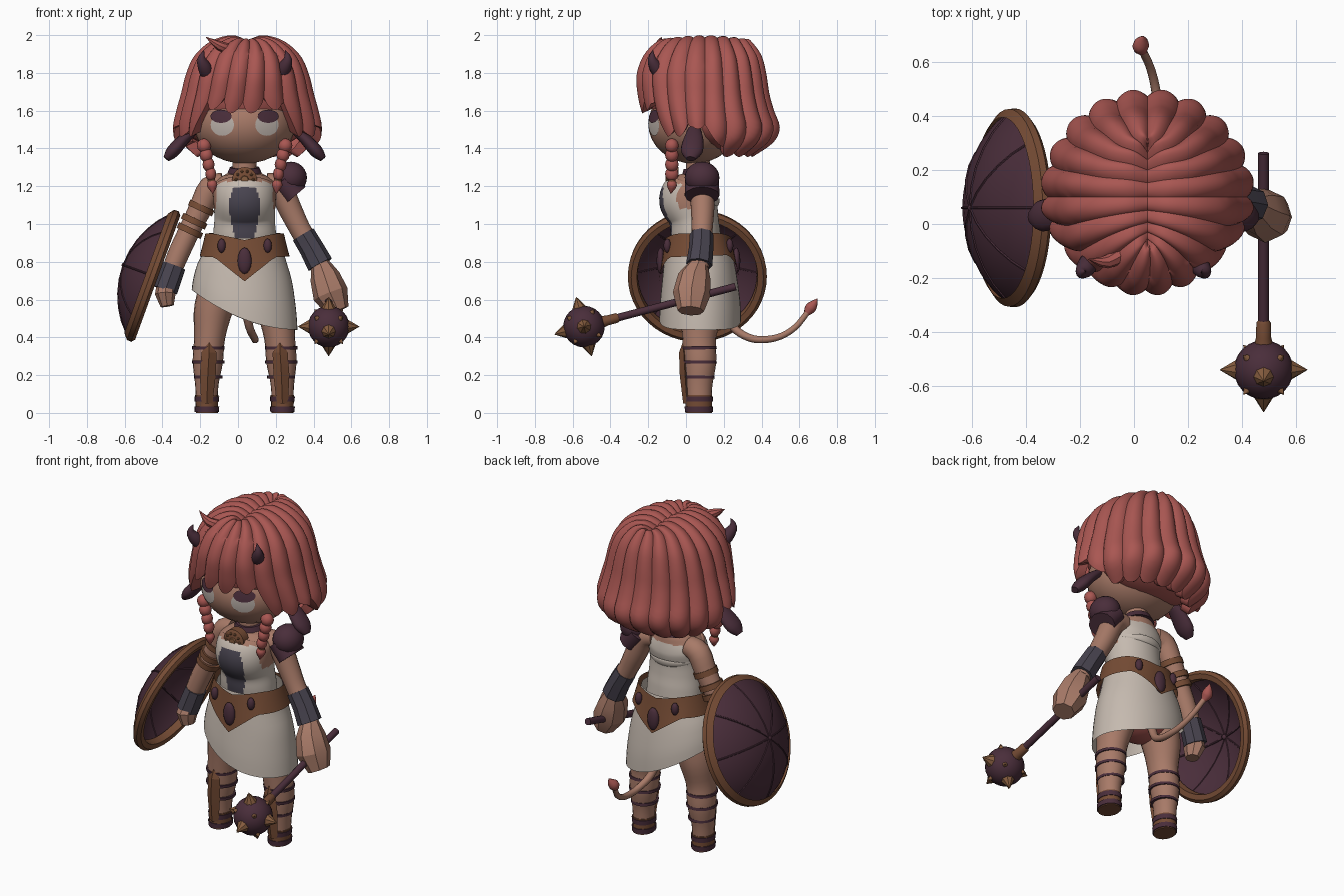
import bpy, bmesh, math
from mathutils import Vector, Matrix

if "Cube" in bpy.data.objects:
    bpy.data.objects.remove(bpy.data.objects["Cube"])

CX = 0.035                      # body axis
X, Y = Vector((1, 0, 0)), Vector((0, 1, 0))


def material(name, rgb):
    m = bpy.data.materials.new(name)
    m.diffuse_color = (*rgb, 1)
    m.use_nodes = True
    m.node_tree.nodes["Principled BSDF"].inputs["Base Color"].default_value = m.diffuse_color
    return m


SKIN = material("skin", (.39, .195, .138))
HAIR = material("red_hair", (.40, .095, .085))
CLOTH = material("pale_cloth", (.56, .49, .43))
DARK = material("dark_plum", (.068, .027, .043))
BROWN = material("brown_leather", (.18, .072, .035))
SLATE = material("slate_leather", (.066, .058, .08))
EYE = material("pale_eye", (.50, .44, .40))
SPIKE = material("bronze", (.24, .11, .05))


def finish(name, bm, mats, angle=40, rule=None):
    bmesh.ops.recalc_face_normals(bm, faces=bm.faces)
    me = bpy.data.meshes.new(name)
    bm.to_mesh(me)
    bm.free()
    for m in mats if isinstance(mats, list) else [mats]:
        me.materials.append(m)
    for p in me.polygons:
        p.use_smooth = True
        if rule:
            p.material_index = rule(p.center, p.normal)
    me.set_sharp_from_angle(angle=math.radians(angle))
    ob = bpy.data.objects.new(name, me)
    bpy.context.collection.objects.link(ob)
    return ob


def refine(rows, k):
    """Catmull-Rom interpolation of tuples."""
    out = []
    for i in range(len(rows) - 1):
        p = [rows[max(0, min(len(rows) - 1, i + j))] for j in (-1, 0, 1, 2)]
        for s in range(k):
            t = s / k
            out.append(tuple(b + .5 * t * (c - a + t * (2 * a - 5 * b + 4 * c - d + t * (3 * (b - c) + d - a)))
                             for a, b, c, d in zip(*p)))
    return out + [rows[-1]]


def tube(name, rows, mats, n=16, k=3, ref=Y, caps=True, fn=None, angle=40, rule=None):
    """Sweep an ellipse through rows of (x, y, z, radius along ref[, other radius])."""
    rows = refine([r if len(r) == 5 else (*r, r[3]) for r in rows], k)
    pts = [Vector(r[:3]) for r in rows]
    bm, rings, last = bmesh.new(), [], None
    for i, r in enumerate(rows):
        t = (pts[min(i + 1, len(pts) - 1)] - pts[max(i - 1, 0)]).normalized()
        u = (ref - t * t.dot(ref)).normalized()
        v = t.cross(u)
        if last and last.dot(v) < 0:
            v = -v
        last, ring = v, []
        for j in range(n):
            a = 2 * math.pi * j / n
            p = pts[i] + u * max(r[3], .001) * math.cos(a) + v * max(r[4], .001) * math.sin(a)
            ring.append(bm.verts.new(fn(p) if fn else p))
        rings.append(ring)
    for a, b in zip(rings, rings[1:]):
        for j in range(n):
            bm.faces.new((a[j], a[(j + 1) % n], b[(j + 1) % n], b[j]))
    if caps:
        bm.faces.new(rings[0])
        bm.faces.new(rings[-1])
    return finish(name, bm, mats, angle, rule)


def ball(name, c, r, mat, n=24):
    bm = bmesh.new()
    r = r if isinstance(r, tuple) else (r, r, r)
    bmesh.ops.create_uvsphere(bm, u_segments=n, v_segments=n // 2, radius=1,
                              matrix=Matrix.Translation(c) @ Matrix.Diagonal((*r, 1)))
    return finish(name, bm, mat)


# Head, neck, and eye plates laid on the face
HC, HR = Vector((CX, .04, 1.53)), (.27, .24, .21)
ball("head", HC, HR, SKIN, 32)
tube("neck", [(CX, .07, 1.2, .07), (CX, .06, 1.38, .06)], SKIN, ref=X)
tube("choker", [(CX, .07, 1.26, .095), (CX, .065, 1.30, .078)], DARK, ref=X, k=1)


def face_plate(name, x, z, rx, rz, lift, mat):
    bm = bmesh.new()

    def put(px, pz):
        q = 1 - ((px - HC.x) / HR[0]) ** 2 - ((pz - HC.z) / HR[2]) ** 2
        return bm.verts.new((px, HC.y - HR[1] * math.sqrt(q) - lift, pz))
    mid = put(x, z)
    ring = [put(x + rx * math.cos(i * math.pi / 10), z + rz * math.sin(i * math.pi / 10)) for i in range(20)]
    for i in range(20):
        bm.faces.new((mid, ring[i], ring[(i + 1) % 20]))
    finish(name, bm, mat)


for s in (-1, 1):
    face_plate("eye_white", CX + s * .118, 1.525, .062, .058, .004, EYE)
    face_plate("eye_lash", CX + s * .125, 1.57, .056, .035, .007, DARK)

# Hair: one lobed shell spreading from a centre parting, over two inner masses
KEYS = refine([(1.972, .0, .17, .18), (2.0, .08, .2, .22), (1.97, .19, .26, .25), (1.89, .28, .325, .30),
               (1.79, .325, .36, .325), (1.69, .35, .355, .34), (1.60, .375, .335, .365), (1.51, .392, .3, .395),
               (1.43, .375, .26, .36), (1.355, .29, .2, .25)], 8)
LENGTH = [(0, 6.3), (12, 6.1), (33, 5.9), (46, 7.6), (62, 7.6), (78, 7.0), (92, 7.3), (112, 9), (181, 9)]


def strand_length(d):
    for (d0, l0), (d1, l1) in zip(LENGTH, LENGTH[1:]):
        if d <= d1:
            return l0 + (l1 - l0) * (d - d0) / (d1 - d0)


bm, cols = bmesh.new(), []
COLS, ROWS, LOBES = 220, 28, 20
for i in range(COLS):
    a = 2 * math.pi * i / COLS
    d = abs((math.degrees(a) + 90 + 180) % 360 - 180)
    lobe = abs(math.sin(LOBES * a / 2)) ** .8
    end = strand_length(d) - (.8 if d < 45 else .45) * (1 - lobe)
    col = []
    for j in range(ROWS + 1):
        f = 8 * end * min(j, ROWS - 1) / (ROWS - 1)
        b = min(int(f), len(KEYS) - 2)
        z, rx, fr, bk = [p + (q - p) * (f - b) for p, q in zip(KEYS[b], KEYS[b + 1])]
        g = .945 + .07 * lobe
        if j == ROWS:                       # tucked-in ends
            g, z = g * .84, z + .025
        y = g * (bk if math.sin(a) > 0 else fr) * math.sin(a)
        drop = .9 * (y * max(0, 1 - f / 26)) ** 2          # rounds the crown along the parting
        turn = .22 * math.exp(-(d / 45) ** 2) * (f / 48 - .6)   # sweeps the fringe sideways
        col.append(bm.verts.new((CX + .015 + g * rx * math.cos(a - turn), .1 + y, z - drop - .012 * (1 - lobe) * (j < 14))))
    cols.append(col)
for i in range(COLS):
    p, q = cols[i], cols[(i + 1) % COLS]
    for j in range(ROWS):
        bm.faces.new((p[j], p[j + 1], q[j + 1], q[j]))
finish("hair_shell", bm, HAIR, 45)
ball("hair_core", (CX, .085, 1.69), (.30, .285, .25), HAIR)
ball("hair_back_core", (CX, .2, 1.54), (.33, .21, .16), HAIR)
tube("hair_tuft", [(-.03, -.1, 1.92, .03), (-.1, -.14, 1.945, .025), (-.17, -.13, 1.99, .001)], HAIR, 8)

# Horns, drooping ears and braids
for s in (-1, 1):
    tube("horn", [(CX + s * .195, -.13, 1.79, .036), (CX + s * .212, -.16, 1.83, .036),
                  (CX + s * .228, -.18, 1.875, .022), (CX + s * .215, -.175, 1.92, .001)], DARK, 12)
    tube("ear", [(CX + s * .25, .045, 1.51, .03, .02), (CX + s * .32, .04, 1.45, .052, .03),
                 (CX + s * .38, .03, 1.385, .058, .035), (CX + s * .415, .025, 1.345, .025, .018)], DARK)
    for i in range(4):
        ball("braid_knot", (CX + s * (.215 - .012 * i), -.075, 1.415 - .05 * i), (.038 - .003 * i, .036, .038), HAIR, 12)
    tube("braid_tie", [(CX + s * .177, -.075, 1.245, .02), (CX + s * .175, -.075, 1.225, .02)], BROWN, 10, 1, X)
    tube("braid_tip", [(CX + s * .175, -.075, 1.235, .015), (CX + s * .172, -.075, 1.205, .028),
                       (CX + s * .168, -.08, 1.16, .001)], HAIR, 10, 3, X)


# Torso with halter top and front panel
def top_rule(c, nrm):
    dx = abs(c.x - CX)
    if c.z > 1.225 - .3 * max(0, dx - .1) or (c.z > 1.08 and dx > .15):
        return 0
    return 2 if nrm.y < 0 and c.y < .02 and dx < .085 - .2 * abs(c.z - 1.09) and c.z < 1.185 else 1


tube("torso", [(CX, .06, .85, .17, .13), (CX, .05, .95, .166, .132), (CX, .04, 1.03, .16, .132),
               (CX, .018, 1.13, .165, .16), (CX, .05, 1.2, .165, .125), (CX, .065, 1.25, .12, .09),
               (CX, .065, 1.28, .07, .07)], [SKIN, CLOTH, SLATE], 96, 10, X, rule=top_rule)
tube("medallion", [(CX, -.04, 1.235, .066), (CX, -.09, 1.235, .066), (CX, -.1, 1.235, .05)], BROWN, 24, 1, X)
tube("medallion_centre", [(CX, -.09, 1.235, .025), (CX, -.108, 1.235, .018)], SPIKE, 16, 1, X)
for i in range(10):
    a = i * math.pi / 5
    ball("medallion_stud", (CX + .045 * math.cos(a), -.1, 1.235 + .045 * math.sin(a)), .008, SPIKE, 8)


# Slanted skirt and hips
def hem(p):
    low = .44 + .2 * (max(0, .32 - p.x) / .55) ** 2
    return Vector((p.x, p.y, .93 - (.93 - p.z) * (.93 - low) / .49))


tube("skirt", [(CX, .065, .93, .19, .16), (CX, .068, .82, .215, .18), (CX, .072, .7, .25, .196),
               (CX, .075, .55, .272, .212), (CX, .075, .44, .28, .216)], CLOTH, 48, 3, X, False, hem)
ball("hips", (CX, .08, .66), (.21, .16, .14), HAIR)


# Belt pointed at front and back, with oval gems
def belt_edge(p):
    w = max(0, 1 - abs(p.x - CX) / .16)
    return Vector((p.x, p.y, p.z - w * (.03 + .09 * (.95 - p.z) / .12)))


tube("belt", [(CX, .065, .95, .208, .175), (CX, .066, .89, .222, .192), (CX, .068, .83, .238, .21)],
     BROWN, 48, 2, X, False, belt_edge)
for sy in (-1, 1):
    ball("belt_gem", (CX, .066 + sy * .2, .805), (.037, .022, .07), DARK, 16)
    for s in (-1, 1):
        ball("small_belt_gem", (CX + s * .122, .066 + sy * .165, .885), (.022, .02, .038), DARK, 12)

# Legs with greaves, straps and wrapped feet
for s in (-1, 1):
    def lx(d): return CX + s * d
    tube("leg", [(lx(.11), .08, .72, .11, .13), (lx(.165), .08, .55, .103, .115), (lx(.185), .07, .4, .082, .09),
                 (lx(.195), .075, .27, .08, .085), (lx(.2), .07, .15, .062, .07), (lx(.2), .07, .03, .056, .064)],
         SKIN, 20, 4, X)
    tube("greave", [(lx(.187), -.012, .38, .003), (lx(.188), -.012, .32, .04, .025), (lx(.195), -.005, .2, .042, .028),
                    (lx(.2), .005, .05, .03, .02)], BROWN, 4, 1, X, angle=20)
    for z, r in ((.345, .086), (.27, .086), (.19, .075)):
        tube("leg_strap", [(lx(.193), .072, z - .008, r, r + .006), (lx(.193), .07, z + .008, r, r + .006)], DARK, 20, 1, X,
             fn=lambda p: p + Vector((0, 0, -.12 * (p.y - .07))))
    tube("boot", [(lx(.2), .068, 0, .058, .07), (lx(.2), .068, .095, .062, .07)], BROWN, 20, 1, X)
    for z in (.02, .073):
        tube("boot_wrap", [(lx(.2), .068, z - .014, .064, .074), (lx(.2), .068, z + .014, .066, .075)], DARK, 20, 1, X)

# Weapon arm with pauldron and bracer
tube("weapon_arm", [(.15, .08, 1.21, .06), (.22, .085, 1.19, .066), (.275, .088, 1.08, .062), (.33, .085, .97, .056),
                    (.39, .08, .87, .057), (.44, .07, .77, .05)], SKIN)
tube("weapon_bracer", [(.345, .083, .945, .063), (.39, .08, .87, .065), (.435, .07, .785, .07)], SLATE, 8, 1, angle=25)
tube("weapon_hand", [(.435, .07, .79, .05), (.46, .045, .72, .088, .08), (.49, .03, .63, .1, .095),
                     (.53, .025, .54, .07, .06)], SKIN, 8, 1, angle=25)
ball("pauldron", (.28, .085, 1.245), (.085, .092, .085), DARK)
tube("pauldron_rim", [(.235, .085, 1.23, .09, .07), (.303, .085, 1.15, .092, .072)], DARK, 12, 1)

# Shield arm with bands and bracer
tube("shield_arm", [(-.08, .08, 1.21, .06), (-.145, .085, 1.19, .066), (-.195, .088, 1.09, .062),
                    (-.25, .085, .98, .057), (-.32, .08, .83, .056), (-.375, .07, .69, .048)], SKIN)
for x, z in ((-.195, 1.085), (-.232, 1.015), (-.255, .965)):
    tube("arm_band", [(x + .007, .087, z + .015, .07), (x - .007, .087, z - .015, .07)], BROWN, 16, 1)
tube("shield_bracer", [(-.338, .078, .78, .062), (-.385, .07, .65, .066)], SLATE, 8, 1, angle=25)
tube("shield_hand", [(-.38, .07, .68, .05), (-.385, .06, .63, .07, .055), (-.375, .055, .565, .045, .035)],
     SKIN, 8, 1, angle=25)

# Round ribbed shield
SC, SN = Vector((-.44, .06, .722)), Vector((-.94, 0, .342)).normalized()
SU = Y.cross(SN)


def dome(r):
    return .178 * (1 - (r / .36) ** 2) ** .78


RAD = [.355, .33, .28, .22, .15, .08, .001]
tube("shield_dome", [(*(SC + SN * dome(r)), r) for r in RAD], DARK, 48, 1, caps=False)
for i in range(8):
    a = i * math.pi / 4
    tube("shield_rib", [(*(SC + SN * dome(r) + (Y * math.cos(a) + SU * math.sin(a)) * r), .005) for r in RAD],
         DARK, 6, 1, ref=SN.cross(Y * math.cos(a) + SU * math.sin(a)))
ball("shield_boss", SC + SN * .172, .015, DARK, 12)
tube("shield_rim", [(*(SC + SN * h), r) for h, r in ((.03, .315), (-.012, .32), (-.016, .35), (0, .368),
                                                     (.025, .366), (.05, .335))], BROWN, 48, 1, caps=False)

# Spiked mace
MD = Vector((0, -.967, -.255)).normalized()
MC = Vector((.48, -.54, .457))
MP = MD.cross(X)


def along(d, r): return (*(MC - MD * d), r)


tube("mace_handle", [along(.05, .02), along(.83, .02)], DARK, 12, 1, X)
tube("mace_collar", [along(.09, .036), along(.125, .028), along(.18, .027), along(.19, .02)], BROWN, 10, 1, X)
ball("mace_head", MC, .11, DARK)
for d in (X, -X, MD, MP, -MP):
    tube("mace_spike", [(*(MC + d * .095), .042), (*(MC + d * .162), .001)], SPIKE, 8, 1,
         ref=MD if abs(d.x) > .5 else X, angle=20)
for sx in (-1, 1):
    for sd in (-1, 1):
        for sp in (-1, 1):
            d = (X * sx + MD * sd + MP * sp).normalized()
            tube("mace_stud", [(*(MC + d * .1), .018), (*(MC + d * .13), .001)], SPIKE, 8, 1)

# Tail with tuft
tube("tail", [(CX, .18, .58, .024), (.06, .25, .455, .022), (.085, .33, .40, .02), (.09, .41, .388, .019),
              (.08, .50, .405, .017), (.06, .58, .455, .016), (.03, .645, .535, .015)], SKIN, 12, 4, X)
tube("tail_tuft", [(.035, .635, .52, .012), (.025, .655, .55, .03), (.03, .675, .575, .024), (.035, .695, .605, .001)],
     HAIR, 10, 3, X)
